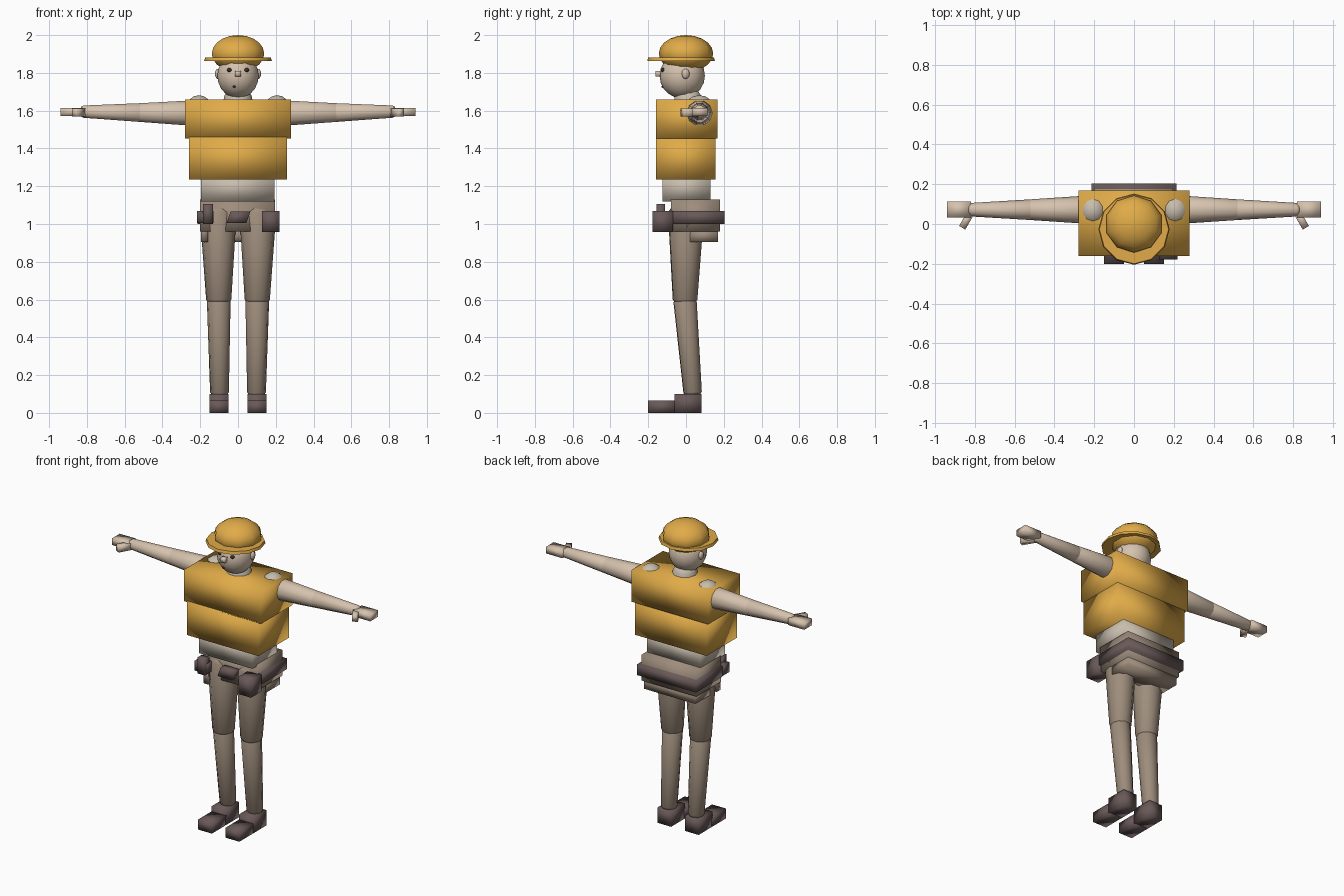
import bpy, bmesh, math
from mathutils import Matrix, Vector

if "Cube" in bpy.data.objects:
    bpy.data.objects.remove(bpy.data.objects["Cube"])


def material(name, rgb):
    m = bpy.data.materials.new(name)
    m.diffuse_color = (*rgb, 1)
    m.use_nodes = True
    m.node_tree.nodes["Principled BSDF"].inputs["Base Color"].default_value = m.diffuse_color
    return m


AMBER = material("amber", (0.75, 0.41, 0.065))
SKIN = material("skin", (0.67, 0.54, 0.42))
SHIRT = material("light_shirt", (0.58, 0.51, 0.42))
TROUSER = material("brown_trousers", (0.34, 0.265, 0.20))
LEATHER = material("dark_leather", (0.14, 0.10, 0.098))
DARK = material("dark_eye", (0.04, 0.03, 0.03))


def finish(name, bm, mat):
    bmesh.ops.recalc_face_normals(bm, faces=bm.faces)
    mesh = bpy.data.meshes.new(name)
    bm.to_mesh(mesh)
    bm.free()
    mesh.materials.append(mat)
    for p in mesh.polygons:
        p.use_smooth = True
    obj = bpy.data.objects.new(name, mesh)
    bpy.context.collection.objects.link(obj)
    return obj


def box(name, x, y, z, mat, skew=0.0):
    """Box from (min, max) ranges; skew slides the top sideways."""
    bm = bmesh.new()
    bmesh.ops.create_cube(bm, size=1)
    for v in bm.verts:
        top = v.co.z
        v.co = Vector([(r[0] + r[1]) / 2 + c * (r[1] - r[0])
                       for r, c in zip((x, y, z), v.co)])
        v.co.x += skew * top
    return finish(name, bm, mat)


def ball(name, center, radii, mat, seg=10, rings=8):
    bm = bmesh.new()
    bmesh.ops.create_uvsphere(bm, u_segments=seg, v_segments=rings, radius=1)
    bm.transform(Matrix.Translation(center) @ Matrix.Diagonal((*radii, 1)))
    return finish(name, bm, mat)


def limb(name, a, b, ra, rb, mat, seg=10):
    """Tapered limb with a shallow dome at each end."""
    a, b = Vector(a), Vector(b)
    length = (b - a).length
    rot = (b - a).to_track_quat('Z', 'Y')
    stations = [(-0.5 * ra, 0.35 * ra), (-0.3 * ra, 0.8 * ra), (0, ra),
                (length, rb), (length + 0.3 * rb, 0.8 * rb), (length + 0.5 * rb, 0.35 * rb)]
    bm = bmesh.new()
    loops = []
    for h, r in stations:
        loops.append([bm.verts.new(a + rot @ Vector((r * math.cos(i * math.tau / seg),
                                                     r * math.sin(i * math.tau / seg), h)))
                      for i in range(seg)])
    for lo, hi in zip(loops, loops[1:]):
        for i in range(seg):
            j = (i + 1) % seg
            bm.faces.new((lo[i], lo[j], hi[j], hi[i]))
    bm.faces.new(loops[0])
    bm.faces.new(loops[-1])
    return finish(name, bm, mat)


def span(s, lo, hi):
    return tuple(sorted((s * lo, s * hi)))


for side, s in (("left", 1), ("right", -1)):
    # boots
    box(side + "_boot_heel", span(s, 0.05, 0.15), (-0.06, 0.083), (0, 0.10), LEATHER)
    box(side + "_boot_toe", span(s, 0.05, 0.15), (-0.2, -0.05), (0, 0.066), LEATHER)
    # legs
    limb(side + "_shin", (s * 0.098, 0.035, 0.11), (s * 0.102, -0.005, 0.59), 0.05, 0.063, TROUSER)
    limb(side + "_thigh", (s * 0.102, -0.005, 0.60), (s * 0.105, 0.0, 1.06), 0.067, 0.098, TROUSER)
    # arms
    ball(side + "_shoulder", (s * 0.207, 0.07, 1.597), (0.078, 0.085, 0.085), SHIRT)
    limb(side + "_upper_arm", (s * 0.22, 0.072, 1.587), (s * 0.52, 0.072, 1.59), 0.072, 0.052, SKIN)
    limb(side + "_forearm", (s * 0.52, 0.072, 1.59), (s * 0.82, 0.072, 1.595), 0.052, 0.034, SKIN)
    box(side + "_hand", span(s, 0.82, 0.94), (0.032, 0.113), (1.572, 1.615), SKIN)
    # thumb angled forward
    bm = bmesh.new()
    bmesh.ops.create_cube(bm, size=1)
    bm.transform(Matrix.Translation((s * 0.842, 0.02, 1.59)) @ Matrix.Rotation(s * math.radians(30), 4, 'Z')
                 @ Matrix.Diagonal((0.036, 0.09, 0.042, 1)))
    finish(side + "_thumb", bm, SKIN)
    # face sides
    ball(side + "_ear", (s * 0.108, -0.002, 1.795), (0.014, 0.021, 0.027), SKIN, 8, 6)
    ball(side + "_eye", (s * 0.045, -0.121, 1.815), (0.014, 0.012, 0.011), DARK, 8, 6)

# pelvis and seat
box("pelvis", (-0.2, 0.197), (-0.08, 0.18), (0.96, 1.13), TROUSER)
box("seat", (-0.188, 0.188), (0.02, 0.17), (0.905, 0.97), TROUSER)

# belt with pouches
box("belt", (-0.215, 0.215), (-0.07, 0.203), (1.0, 1.07), LEATHER)
box("buckle", (-0.05, 0.055), (-0.125, -0.07), (1.005, 1.067), LEATHER, 0.022)
box("large_pouch", (0.127, 0.22), (-0.178, -0.07), (0.957, 1.07), LEATHER)
box("small_pouch", (-0.217, -0.13), (-0.14, -0.07), (1.005, 1.07), LEATHER)
box("tool_case", (-0.185, -0.132), (-0.155, -0.11), (1.0, 1.107), LEATHER)
box("hip_strap", (-0.195, -0.158), (-0.08, -0.04), (0.905, 1.0), TROUSER)

# torso
box("waist", (-0.197, 0.192), (-0.125, 0.13), (1.12, 1.26), SHIRT)
box("lower_vest", (-0.26, 0.26), (-0.16, 0.157), (1.235, 1.46), AMBER)
box("upper_vest", (-0.28, 0.28), (-0.16, 0.168), (1.452, 1.66), AMBER)
limb("neck", (0, 0.012, 1.60), (0, 0.01, 1.68), 0.088, 0.072, SHIRT)

# head
head = ball("head", (0, -0.02, 1.785), (0.112, 0.12, 0.12), SKIN, 14, 10)
box("nose", (-0.015, 0.015), (-0.162, -0.13), (1.78, 1.81), SKIN)
ball("mouth", (-0.02, -0.122, 1.727), (0.008, 0.008, 0.006), DARK, 8, 6)

# helmet
ball("helmet_dome", (0, 0, 1.902), (0.146, 0.144, 0.098), AMBER, 10, 10)
bm = bmesh.new()
bmesh.ops.create_cone(bm, cap_ends=True, segments=12, radius1=0.179, radius2=0.174, depth=0.018)
bm.transform(Matrix.Translation((0, -0.026, 1.873)))
brim = finish("helmet_brim", bm, AMBER)
bpy.context.view_layer.objects.active = brim
brim.select_set(True)
bpy.ops.object.shade_smooth_by_angle(angle=math.radians(40))
